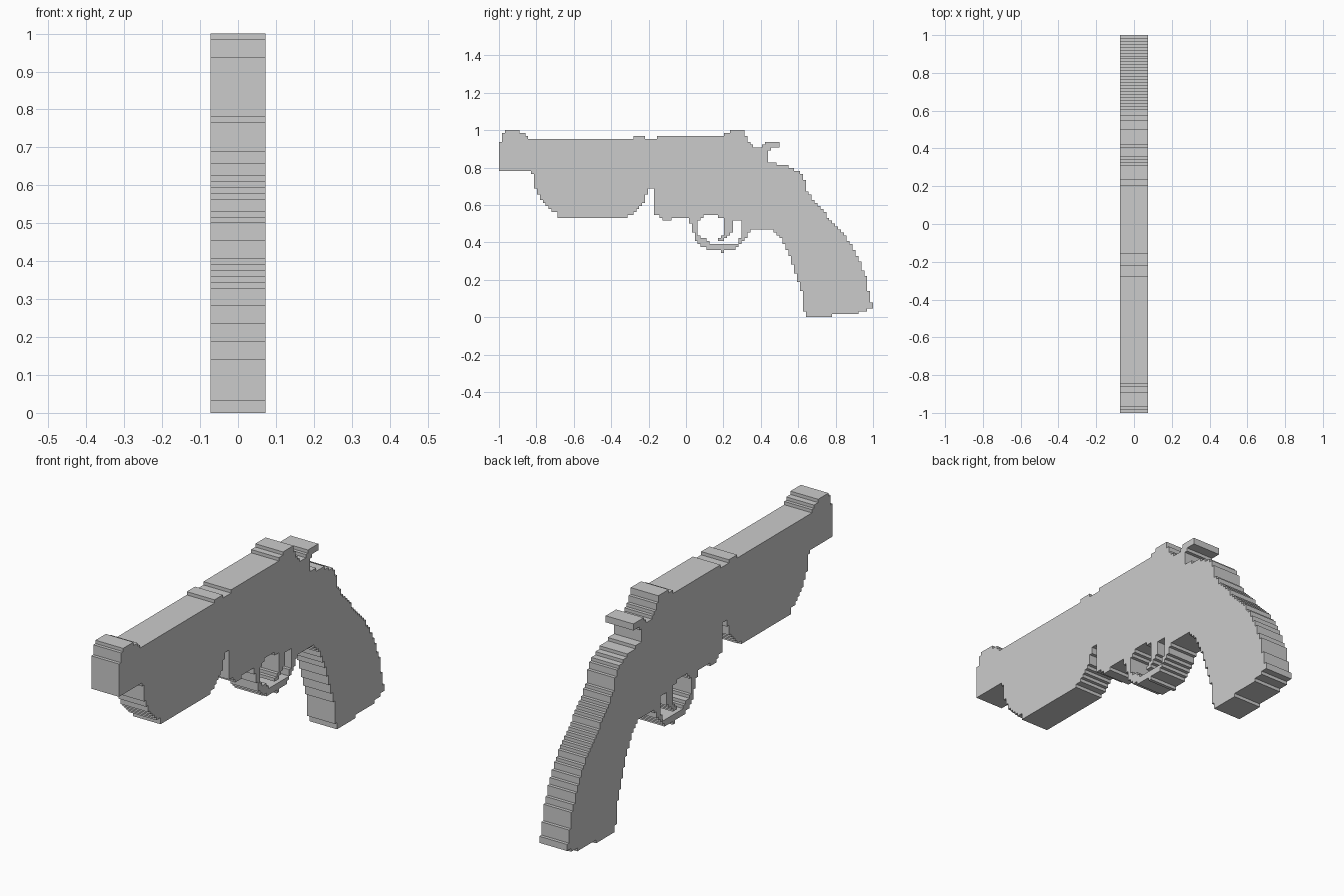
import bpy, bmesh

CELL = 1 / 64      # size of the stair steps along the silhouette
HALF = 0.073       # half thickness
NY, NZ = 128, 64

# Side profiles as (y, z) points
barrel = [(-1, .78), (-1, .922), (-.984, .953), (-.97, 1), (-.905, 1), (-.87, .984),
          (-.84, .953), (-.281, .953), (-.281, .969), (-.219, .969), (-.219, .953),
          (-.156, .953), (-.156, .69), (-.19, .69), (-.19, .67), (-.205, .67),
          (-.22, .625), (-.25, .585), (-.28, .56), (-.315, .531), (-.672, .531),
          (-.70, .56), (-.75, .60), (-.785, .64), (-.815, .72), (-.82, .766), (-.84, .782)]
frame = [(-.172, .953), (-.156, .953), (-.156, .969), (.2, .969), (.24, 1), (.305, 1),
         (.32, .965), (.34, .935), (.365, .906), (.43, .906), (.43, .85), (.455, .825),
         (.47, .825), (.47, .469), (.36, .469), (.335, .45), (.31, .51), (.04, .531),
         (-.08, .531), (-.08, .516), (-.125, .516), (-.14, .54), (-.172, .55)]
grip = [(.45, .828), (.535, .81), (.60, .78), (.635, .735), (.65, .67), (.705, .60),
        (.76, .535), (.82, .475), (.875, .40), (.92, .32), (.945, .255), (.965, .20),
        (.98, .13), (.985, .08), (1, .078), (1, .047), (.975, .047), (.975, .031),
        (.92, .031), (.92, .016), (.781, .016), (.781, 0), (.641, 0), (.641, .031),
        (.625, .031), (.625, .10), (.61, .17), (.58, .25), (.555, .32), (.53, .39),
        (.49, .44), (.453, .469)]
hammer = [(.39, .906), (.41, .922), (.422, .938), (.5, .938), (.5, .906), (.45, .9),
          (.42, .87), (.42, .85), (.39, .85)]
guard = [(0, .54), (.02, .51), (.035, .48), (.04, .44), (.06, .40), (.09, .375),
         (.12, .359), (.187, .359), (.187, .344), (.203, .344), (.203, .359),
         (.26, .359), (.29, .385), (.315, .42), (.34, .455), (.36, .48), (.36, .55)]
# Openings around the trigger, and the small pin notch
front_opening = [(.06, .5), (.075, .53), (.1, .547), (.17, .547), (.2, .52), (.205, .45),
                 (.188, .42), (.17, .41), (.12, .41), (.085, .43), (.06, .455)]
rear_opening = [(.25, .517), (.297, .517), (.297, .43), (.28, .40), (.265, .39),
                (.205, .39), (.205, .405), (.22, .44), (.25, .455)]
pin_hole = [(-.203, .672), (-.187, .672), (-.187, .688), (-.203, .688)]
guard_slot = [(.125, .39), (.20, .39), (.20, .405), (.125, .405)]

PARTS = {"barrel": barrel, "frame": frame, "grip": grip, "hammer": hammer,
         "trigger_guard": guard}
HOLES = [front_opening, rear_opening, pin_hole, guard_slot]


def inside(poly, y, z):
    hit = False
    for (y0, z0), (y1, z1) in zip(poly, poly[1:] + poly[:1]):
        if (z0 > z) != (z1 > z) and y < y0 + (z - z0) * (y1 - y0) / (z1 - z0):
            hit = not hit
    return hit


# Give each silhouette step to exactly one part
owner = {}
for i in range(NY):
    for j in range(NZ):
        y, z = -1 + (i + .5) * CELL, (j + .5) * CELL
        if any(inside(h, y, z) for h in HOLES):
            continue
        for name, poly in PARTS.items():
            if inside(poly, y, z):
                owner[i, j] = name
                break


def build(name):
    """Side plates plus walls only where the whole silhouette ends."""
    bm = bmesh.new()
    cache = {}

    def vert(i, j, side):
        key = (i, j, side)
        if key not in cache:
            cache[key] = bm.verts.new((side * HALF, -1 + i * CELL, j * CELL))
        return cache[key]

    for (i, j), part in owner.items():
        if part != name:
            continue
        ring = [(i, j), (i + 1, j), (i + 1, j + 1), (i, j + 1)]
        bm.faces.new([vert(*p, 1) for p in ring])
        bm.faces.new([vert(*p, -1) for p in reversed(ring)])
        for k, (di, dj) in enumerate([(0, -1), (1, 0), (0, 1), (-1, 0)]):
            if (i + di, j + dj) not in owner:
                a, b = ring[k], ring[(k + 1) % 4]
                bm.faces.new([vert(*a, 1), vert(*a, -1), vert(*b, -1), vert(*b, 1)])
    # Merge the flat areas into large faces
    bmesh.ops.dissolve_limit(bm, angle_limit=.01, verts=bm.verts[:], edges=bm.edges[:])
    mesh = bpy.data.meshes.new(name)
    bm.to_mesh(mesh)
    bm.free()
    bpy.context.collection.objects.link(bpy.data.objects.new(name, mesh))


for part_name in PARTS:
    build(part_name)
